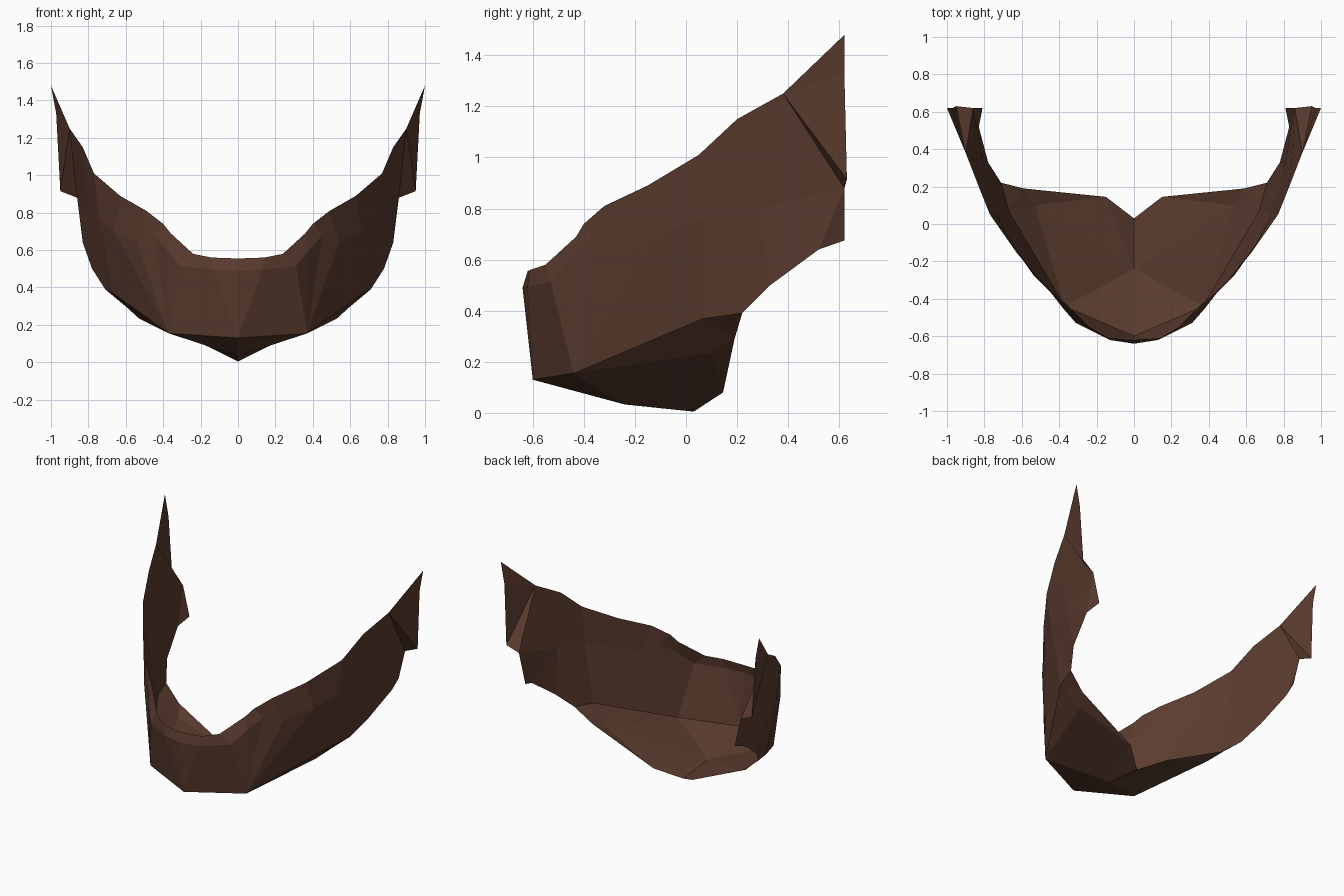
import bpy
import bmesh
from mathutils import Vector

# Remove only the default object
default_object = bpy.data.objects.get("Cube")
if default_object:
    bpy.data.objects.remove(default_object, do_unlink=True)


def make_material(name, colour):
    material = bpy.data.materials.new(name)
    material.use_nodes = True
    material.diffuse_color = colour
    shader = material.node_tree.nodes["Principled BSDF"]
    shader.inputs["Base Color"].default_value = colour
    shader.inputs["Roughness"].default_value = 0.9
    return material


brown = make_material("dark brown", (0.105, 0.045, 0.028, 1))
inside_point = Vector((0, 0.2, 0.7))


def make_sheet(name, polygons):
    """Build one half of a faceted sheet from corner lists and mirror it across x."""
    bm = bmesh.new()
    corners = {}
    for polygon in polygons:
        # Repeated corners collapse a quad into a triangle
        unique = list(dict.fromkeys(polygon))
        if len(unique) < 3:
            continue
        for point in unique:
            if point not in corners:
                corners[point] = bm.verts.new(point)
        face = bm.faces.new([corners[point] for point in unique])
        face.normal_update()
        outward = face.calc_center_median() - inside_point
        if face.normal.dot(outward) < 0:
            face.normal_flip()
    mesh = bpy.data.meshes.new(name)
    bm.to_mesh(mesh)
    bm.free()
    mesh.materials.append(brown)
    sheet = bpy.data.objects.new(name, mesh)
    bpy.context.collection.objects.link(sheet)
    mirror = sheet.modifiers.new("mirror halves", "MIRROR")
    mirror.use_axis = (True, False, False)
    mirror.use_clip = True
    return sheet


def loft(first, second):
    """Bridge two paths that have the same number of points."""
    return [(first[i], first[i + 1], second[i + 1], second[i])
            for i in range(len(first) - 1)]


# Paths from the chin centre to the back end of one side
upper_edge = [
    (0, -.62, .555), (.14, -.61, .56), (.24, -.55, .58), (.36, -.43, .69),
    (.4, -.4, .74), (.49, -.32, .81), (.63, -.15, .89), (.77, .05, 1.01),
    (.83, .2, 1.15), (.9, .38, 1.25),
]
ridge = [
    (0, -.64, .49), (.13, -.62, .495), (.31, -.53, .515), (.38, -.45, .6),
    (.45, -.36, .68), (.54, -.27, .64), (.66, -.1, .7), (.74, .06, .76),
    (.8, .28, .8), (.86, .62, .88),
]
lower_edge = [
    (0, -.6, .13), (.37, -.44, .155), (.67, .07, .37), (.71, .22, .39),
    (.78, .33, .5), (.83, .52, .64), (.81, .62, .675),
]

# Upper lip and cheeks
make_sheet("upper_band", loft(upper_edge, ridge))

# Lower wall, with the denser ridge stitched to the sparser lower edge
stitches = [(0, 0), (1, 0), (2, 1), (3, 1), (4, 1), (5, 1), (6, 1), (7, 2),
            (7, 3), (8, 4), (8, 5), (9, 5), (9, 6)]
make_sheet("lower_band", loft([ridge[r] for r, l in stitches],
                              [lower_edge[l] for r, l in stitches]))

# Flared pointed ends
tip = (1, .62, 1.48)
tip_side = (.972, .62, 1.33)
tab_corner = (.95, .63, .915)
make_sheet("side_point", [
    (upper_edge[-1], tip, tip_side),
    (upper_edge[-1], tip_side, tab_corner),
    (upper_edge[-1], tab_corner, ridge[-1]),
])

# Underside of the chin with a notched back edge
chin_front, jaw_front, jaw_side, jaw_back = lower_edge[:4]
keel = (0, -.24, .033)
notch = (0, .03, .005)
back_inner = (.15, .145, .08)
back_outer = (.59, .19, .29)
hollow = (.53, .1, .235)
make_sheet("chin_underside", [
    (chin_front, jaw_front, keel),
    (jaw_front, hollow, keel),
    (keel, hollow, back_inner),
    (keel, back_inner, notch),
    (jaw_front, jaw_side, hollow),
    (jaw_side, jaw_back, back_outer),
    (jaw_side, back_outer, hollow),
    (hollow, back_outer, back_inner),
])
